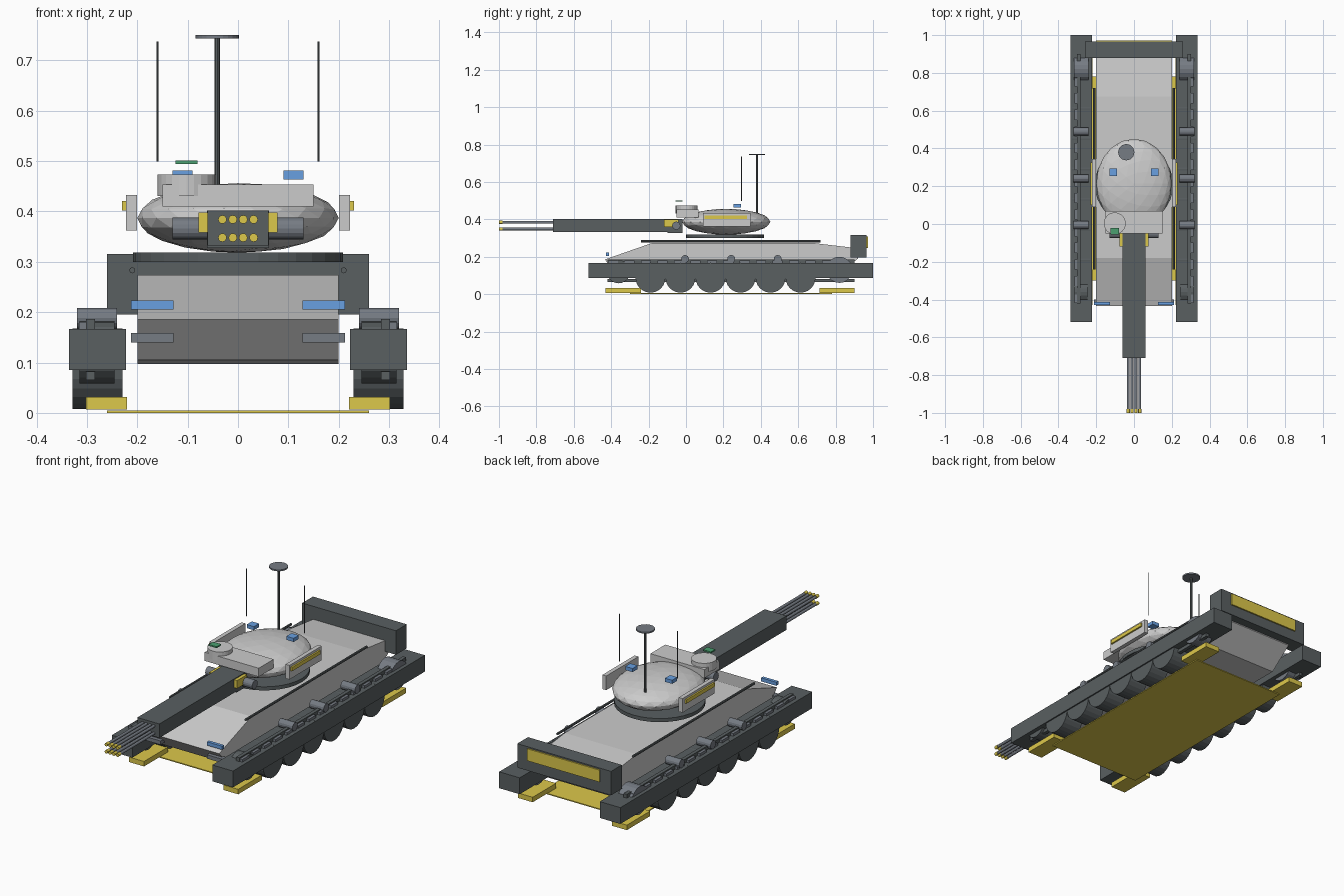
import bpy, bmesh, math
from mathutils import Matrix

if "Cube" in bpy.data.objects:
    bpy.data.objects.remove(bpy.data.objects["Cube"])


def mat(name, col):
    m = bpy.data.materials.new(name)
    m.diffuse_color = (*col, 1)
    m.use_nodes = True
    m.node_tree.nodes["Principled BSDF"].inputs["Base Color"].default_value = m.diffuse_color
    return m


DARK = mat("dark_steel", (0.10, 0.115, 0.12))
MID = mat("mid_steel", (0.18, 0.20, 0.23))
YELLOW = mat("yellow", (0.72, 0.58, 0.07))
BLUE = mat("blue", (0.14, 0.35, 0.75))
GREEN = mat("green", (0.07, 0.35, 0.16))


def finish(bm, name, m=None, smooth=False):
    me = bpy.data.meshes.new(name)
    bmesh.ops.recalc_face_normals(bm, faces=bm.faces)
    bm.to_mesh(me)
    bm.free()
    ob = bpy.data.objects.new(name, me)
    bpy.context.collection.objects.link(ob)
    if m:
        me.materials.append(m)
    if smooth:
        bpy.ops.object.select_all(action='DESELECT')
        ob.select_set(True)
        bpy.context.view_layer.objects.active = ob
        bpy.ops.object.shade_smooth_by_angle()
    return ob


def box(name, x, y, z, m=None):
    """Box from (min, max) ranges."""
    bm = bmesh.new()
    bmesh.ops.create_cube(bm, size=1)
    for v in bm.verts:
        v.co = [(r[0] + r[1]) / 2 + c * (r[1] - r[0]) for r, c in zip((x, y, z), v.co)]
    return finish(bm, name, m)


def cyl(name, c, r, length, axis='Z', m=None, seg=16):
    """Cylinder centred on c along an axis."""
    bm = bmesh.new()
    bmesh.ops.create_cone(bm, cap_ends=True, segments=seg, radius1=r, radius2=r, depth=length)
    rot = {'X': Matrix.Rotation(math.pi / 2, 4, 'Y'),
           'Y': Matrix.Rotation(math.pi / 2, 4, 'X'), 'Z': Matrix()}[axis]
    bm.transform(Matrix.Translation(c) @ rot)
    return finish(bm, name, m)


def side_box(name, x, y, z, m, s):
    return box(name, sorted((x[0] * s, x[1] * s)), y, z, m)


# Hull: side profile extruded across the width
profile = [(-0.435, 0.185), (-0.18, 0.274), (0.675, 0.274), (0.92, 0.245),
           (0.92, 0.19), (0.80, 0.097), (-0.30, 0.097), (-0.36, 0.105)]
bm = bmesh.new()
f = bm.faces.new([bm.verts.new((-0.2, y, z)) for y, z in profile])
ext = bmesh.ops.extrude_face_region(bm, geom=[f])
bmesh.ops.translate(bm, vec=(0.4, 0, 0),
                    verts=[v for v in ext["geom"] if isinstance(v, bmesh.types.BMVert)])
finish(bm, "hull")

# Rear stowage box and underside plate
box("rear_box", (-0.26, 0.26), (0.88, 0.965), (0.195, 0.315), DARK)
box("rear_panel", (-0.2, 0.2), (0.96, 0.972), (0.248, 0.308), YELLOW)
box("belly_plate", (-0.26, 0.26), (-0.30, 0.78), (0.0, 0.005), YELLOW)

# Running gear, both sides
for s in (-1, 1):
    side_box("track_guard", (0.222, 0.336), (-0.52, 1.0), (0.085, 0.167), DARK, s)
    for i in range(6):
        cyl("road_wheel", (s * 0.279, -0.19 + i * 0.1605, 0.088), 0.08, 0.10, 'X', DARK, 24)
    cyl("front_idler", (s * 0.28, -0.36, 0.12), 0.062, 0.07, 'X', DARK, 20)
    cyl("rear_sprocket", (s * 0.28, 0.82, 0.13), 0.07, 0.076, 'X', MID, 20)
    for y in (-0.005, 0.242, 0.49):
        cyl("return_roller", (s * 0.28, y, 0.188), 0.021, 0.08, 'X', MID, 14)
    side_box("upper_track", (0.284, 0.302), (-0.42, 0.90), (0.162, 0.186), DARK, s)
    side_box("lower_track", (0.284, 0.302), (-0.42, 0.90), (0.065, 0.082), DARK, s)
    for i in range(15):
        y = -0.39 + i * 0.088
        side_box("track_pad", (0.300, 0.316), (y - 0.027, y + 0.027), (0.165, 0.180), MID, s)
    for y in ((-0.43, -0.24), (0.715, 0.90)):
        side_box("foot_pad", (0.22, 0.302), y, (0.007, 0.032), YELLOW, s)
    cyl("hull_rail", (s * 0.21, 0.24, 0.283), 0.006, 0.96, 'Y', DARK, 8)
    # Front lights and tow bars
    side_box("headlight", (0.128, 0.212), (-0.428, -0.412), (0.205, 0.223), BLUE, s)
    side_box("tow_bar", (0.128, 0.212), (-0.43, -0.40), (0.14, 0.159), MID, s)
    # Turret side panels, sights and whip antennas
    side_box("turret_panel", (0.201, 0.222), (0.09, 0.345), (0.362, 0.433), None, s)
    side_box("panel_stripe", (0.22, 0.23), (0.10, 0.325), (0.402, 0.421), YELLOW, s)
    x = 0.11 * s
    box("sight", (x - 0.02, x + 0.02), (0.255, 0.295), (0.463, 0.481), BLUE)
    cyl("whip_antenna", (s * 0.16, 0.297, 0.618), 0.002, 0.238, 'Z', DARK, 8)

# Turret: flattened faceted dome on a ring
cyl("turret_ring", (0, 0.208, 0.309), 0.208, 0.018, 'Z', DARK, 32)
bm = bmesh.new()
bmesh.ops.create_icosphere(bm, subdivisions=3, radius=1)
bm.transform(Matrix.Translation((0, 0.215, 0.387)) @ Matrix.Diagonal((0.2, 0.236, 0.069, 1)))
finish(bm, "turret_dome")
box("turret_front", (-0.15, 0.15), (-0.05, 0.068), (0.41, 0.453))
cyl("cupola", (-0.102, 0.003, 0.452), 0.058, 0.043, 'Z', None, 24)
box("cupola_sight", (-0.124, -0.08), (-0.055, -0.02), (0.494, 0.501), GREEN)

# Sensor mast
cyl("mast", (-0.041, 0.38, 0.585), 0.006, 0.32, 'Z', DARK, 10)
cyl("mast_disc", (-0.041, 0.38, 0.747), 0.043, 0.007, 'Z', MID, 24)

# Gun: mantlet, trunnion, casing and two rows of barrels
box("mantlet", (-0.062, 0.062), (-0.10, -0.02), (0.327, 0.402), DARK)
box("mantlet_band", (-0.078, 0.078), (-0.118, -0.04), (0.358, 0.398), YELLOW)
cyl("trunnion", (0, -0.052, 0.366), 0.022, 0.26, 'X', MID, 16)
box("gun_casing", (-0.061, 0.061), (-0.71, -0.09), (0.332, 0.402), DARK)
for x in (-0.031, -0.0103, 0.0103, 0.031):
    for z in (0.348, 0.384):
        cyl("barrel", (x, -0.84, z), 0.007, 0.30, 'Y', MID, 12)
        cyl("muzzle", (x, -0.99, z), 0.0085, 0.02, 'Y', YELLOW, 12)
